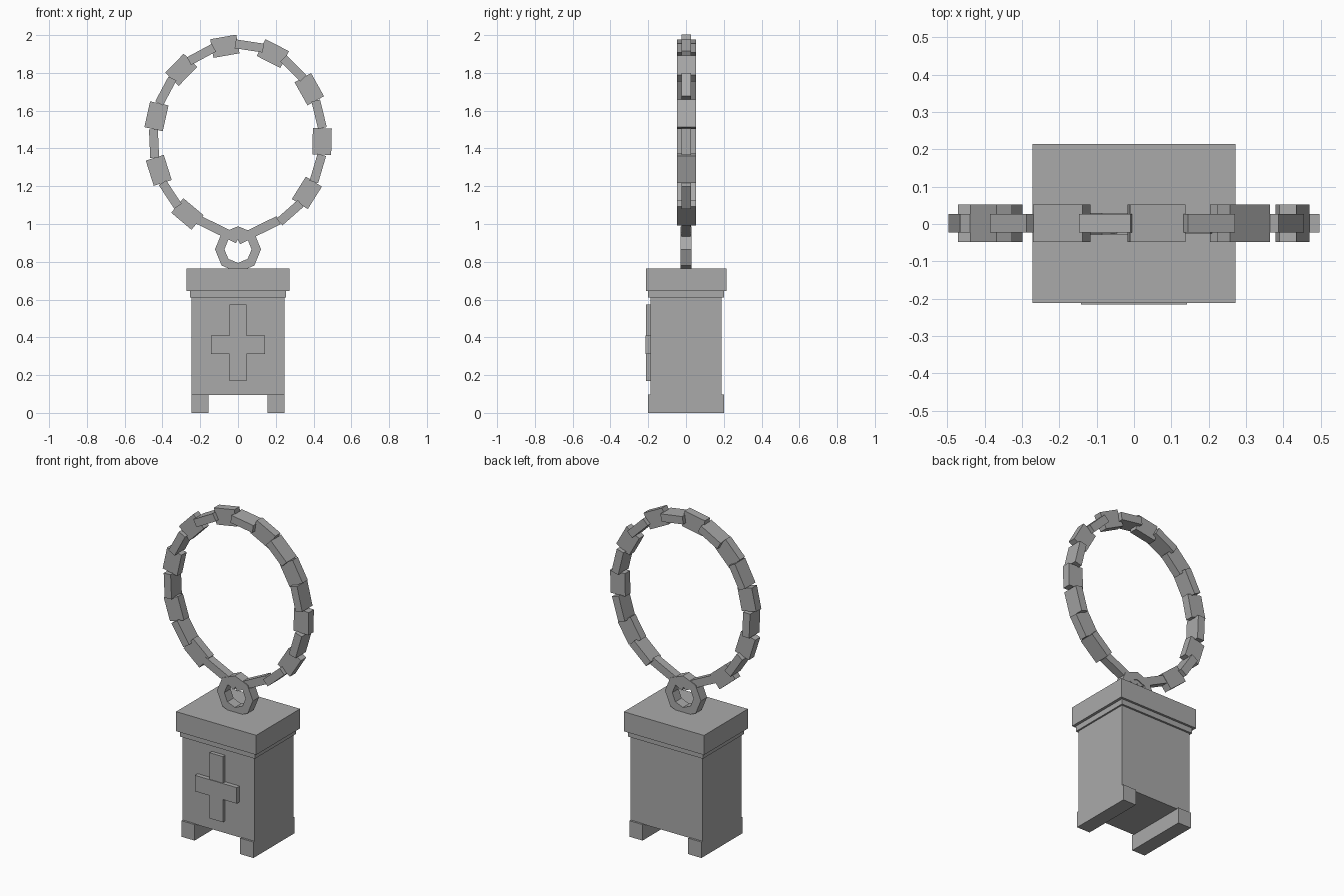
import bpy, bmesh, math
from mathutils import Vector, Matrix

cube = bpy.data.objects.get("Cube")
if cube:
    bpy.data.objects.remove(cube, do_unlink=True)

grey = bpy.data.materials.new("plain_grey")
grey.use_nodes = True
colour = (0.4, 0.4, 0.4, 1)
grey.diffuse_color = colour
grey.node_tree.nodes["Principled BSDF"].inputs["Base Color"].default_value = colour


def finish(name, bm):
    bmesh.ops.recalc_face_normals(bm, faces=bm.faces)
    mesh = bpy.data.meshes.new(name)
    bm.to_mesh(mesh)
    bm.free()
    mesh.materials.append(grey)
    ob = bpy.data.objects.new(name, mesh)
    bpy.context.collection.objects.link(ob)
    return ob


def box(name, lo, hi):
    lo, hi = Vector(lo), Vector(hi)
    bm = bmesh.new()
    bmesh.ops.create_cube(bm, size=1, matrix=Matrix.Translation((lo + hi) / 2)
                          @ Matrix.Diagonal((hi - lo).to_4d()))
    return finish(name, bm)


def bar(name, centre, angle, size):
    """Box whose long x side is turned by angle in the front plane."""
    bm = bmesh.new()
    bmesh.ops.create_cube(bm, size=1, matrix=Matrix.Translation(centre)
                          @ Matrix.Rotation(-angle, 4, 'Y')
                          @ Matrix.Diagonal(Vector(size).to_4d()))
    return finish(name, bm)


# Case: body, stepped rim, lid and runner feet
box("body", (-.245, -.188, .095), (.245, .188, .62))
box("rim", (-.255, -.2, .612), (.255, .2, .65))
box("lid", (-.272, -.212, .645), (.272, .214, .765))
for side, x in (("left", .2), ("right", -.2)):
    box(side + "_foot", (x - .045, -.2, 0), (x + .045, .2, .098))

# Raised cross on the front
box("cross_upright", (-.045, -.211, .17), (.045, -.18, .573))
box("cross_arm", (-.142, -.215, .312), (.142, -.18, .41))

# Eight sided eyelet standing on the lid
bm = bmesh.new()
centre = Vector((0, 0, .866))
square = [bm.verts.new(centre + Vector((r, y, 0)))
          for r, y in ((.072, -.03), (.122, -.03), (.122, .03), (.072, .03))]
edges = [bm.edges.new((square[i], square[i - 1])) for i in range(4)]
bmesh.ops.spin(bm, geom=square + edges, cent=centre, axis=(0, 1, 0),
               angle=math.tau, steps=8, use_merge=True)
bmesh.ops.remove_doubles(bm, verts=bm.verts, dist=.0005)
finish("eyelet", bm)

# Oval chain of flat links, each turned a quarter against the next
RX, RZ, CZ = .445, .497, 1.45
for i in range(-9, 9):
    t = math.radians(99 + 16.75 * i)
    pos = (RX * math.cos(t), .002, CZ + RZ * math.sin(t))
    angle = math.atan2(RZ * math.cos(t), -RX * math.sin(t))
    upright = i % 2 == 0
    size = (.14, .05, .1) if upright else (.15, .1, .047)
    bar(f"chain_link_{i + 10}", pos, angle, size)

# Thin end links joining the chain to the eyelet
for name, start, end in (("left_end_link", (.215, 1.02), (.0, .915)),
                         ("right_end_link", (-.215, 1.025), (.0, .92))):
    a, b = Vector((start[0], 0, start[1])), Vector((end[0], 0, end[1]))
    d = b - a
    bar(name, (a + b) / 2, math.atan2(d.z, d.x), (d.length, .05, .048))
